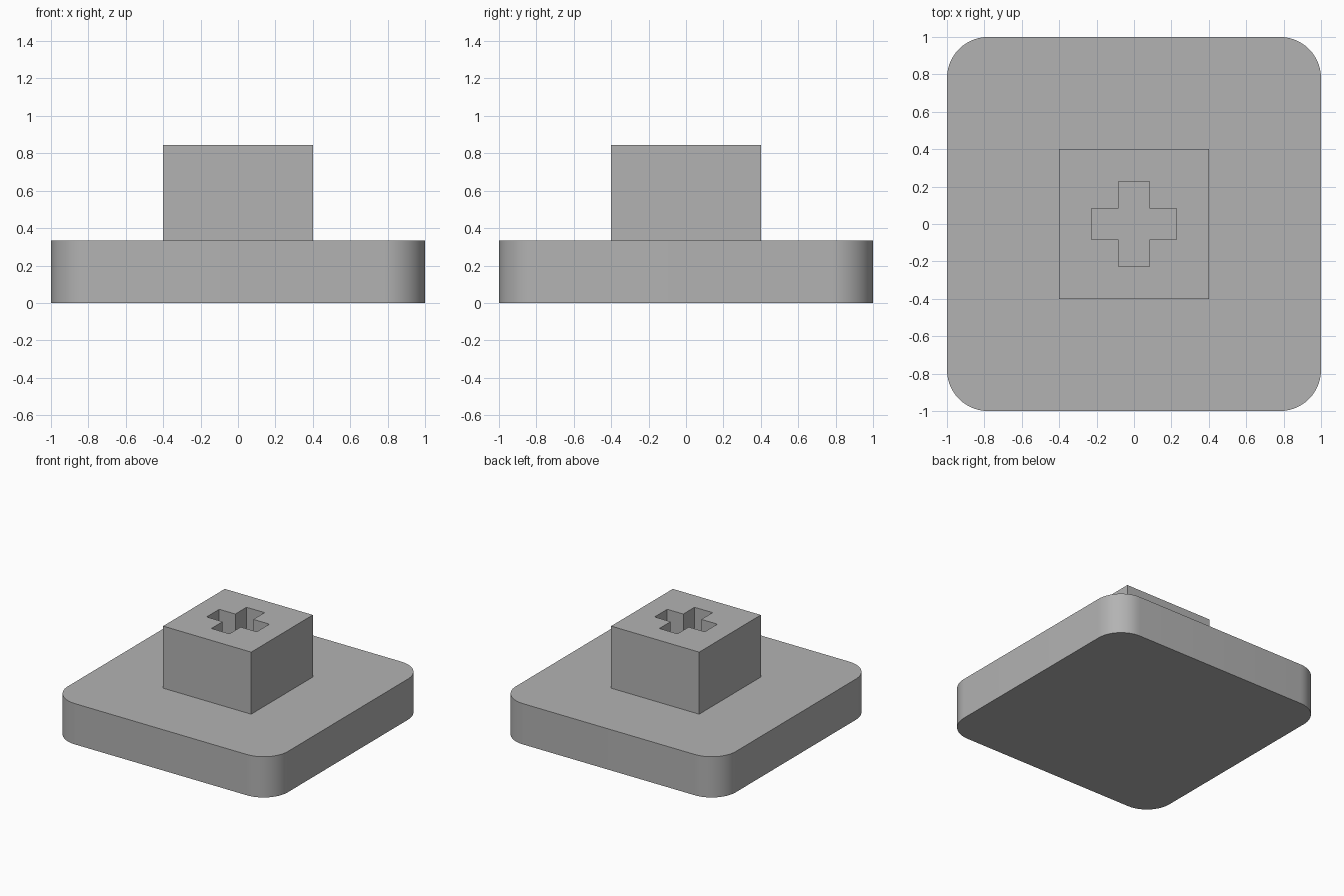
import bpy
import bmesh

old = bpy.data.objects.get("Cube")
if old:
    bpy.data.objects.remove(old, do_unlink=True)

BASE_TOP, STEM_TOP = 0.335, 0.845
GREY = (0.45, 0.45, 0.45, 1)

grey = bpy.data.materials.new("plain grey")
grey.use_nodes = True
grey.diffuse_color = GREY
grey.node_tree.nodes["Principled BSDF"].inputs["Base Color"].default_value = GREY


def prism(name, outline, bottom, top, radius=0):
    """Extrude an outline upward, optionally rounding its upright edges."""
    bm = bmesh.new()
    face = bm.faces.new([bm.verts.new((x, y, bottom)) for x, y in outline])
    out = bmesh.ops.extrude_face_region(bm, geom=[face], use_keep_orig=True)
    raised = [v for v in out["geom"] if isinstance(v, bmesh.types.BMVert)]
    bmesh.ops.translate(bm, verts=raised, vec=(0, 0, top - bottom))
    if radius:
        upright = [e for e in bm.edges
                   if abs(e.verts[0].co.z - e.verts[1].co.z) > 0.01]
        bmesh.ops.bevel(bm, geom=upright, offset=radius, segments=14,
                        profile=0.5, affect='EDGES')
    bmesh.ops.recalc_face_normals(bm, faces=bm.faces)
    mesh = bpy.data.meshes.new(name)
    bm.to_mesh(mesh)
    bm.free()
    mesh.materials.append(grey)
    obj = bpy.data.objects.new(name, mesh)
    bpy.context.collection.objects.link(obj)
    return obj


def square(h):
    return [(-h, -h), (h, -h), (h, h), (-h, h)]


def cross(a, r):
    """Plus-shaped outline with arm half-width a and reach r."""
    quarter = [(r, -a), (r, a), (a, a)]
    points = []
    for _ in range(4):
        points += quarter
        quarter = [(-y, x) for x, y in quarter]
    return points


# Rounded base plate
base = prism("base_plate", square(1), 0, BASE_TOP, radius=0.22)

# Square stem with a cross-shaped socket
stem = prism("stem", square(0.4), BASE_TOP, STEM_TOP)
cutter = prism("socket_cutter", cross(0.082, 0.228), BASE_TOP - 0.1, STEM_TOP + 0.1)
cutter.hide_render = True
cut = stem.modifiers.new("socket", 'BOOLEAN')
cut.operation = 'DIFFERENCE'
cut.solver = 'EXACT'
cut.object = cutter
bpy.context.view_layer.objects.active = stem
bpy.ops.object.modifier_apply(modifier=cut.name)
bpy.data.objects.remove(cutter, do_unlink=True)

# Smooth rounded corners, crisp edges elsewhere
bpy.ops.object.select_all(action='DESELECT')
base.select_set(True)
bpy.context.view_layer.objects.active = base
bpy.ops.object.shade_smooth_by_angle()
